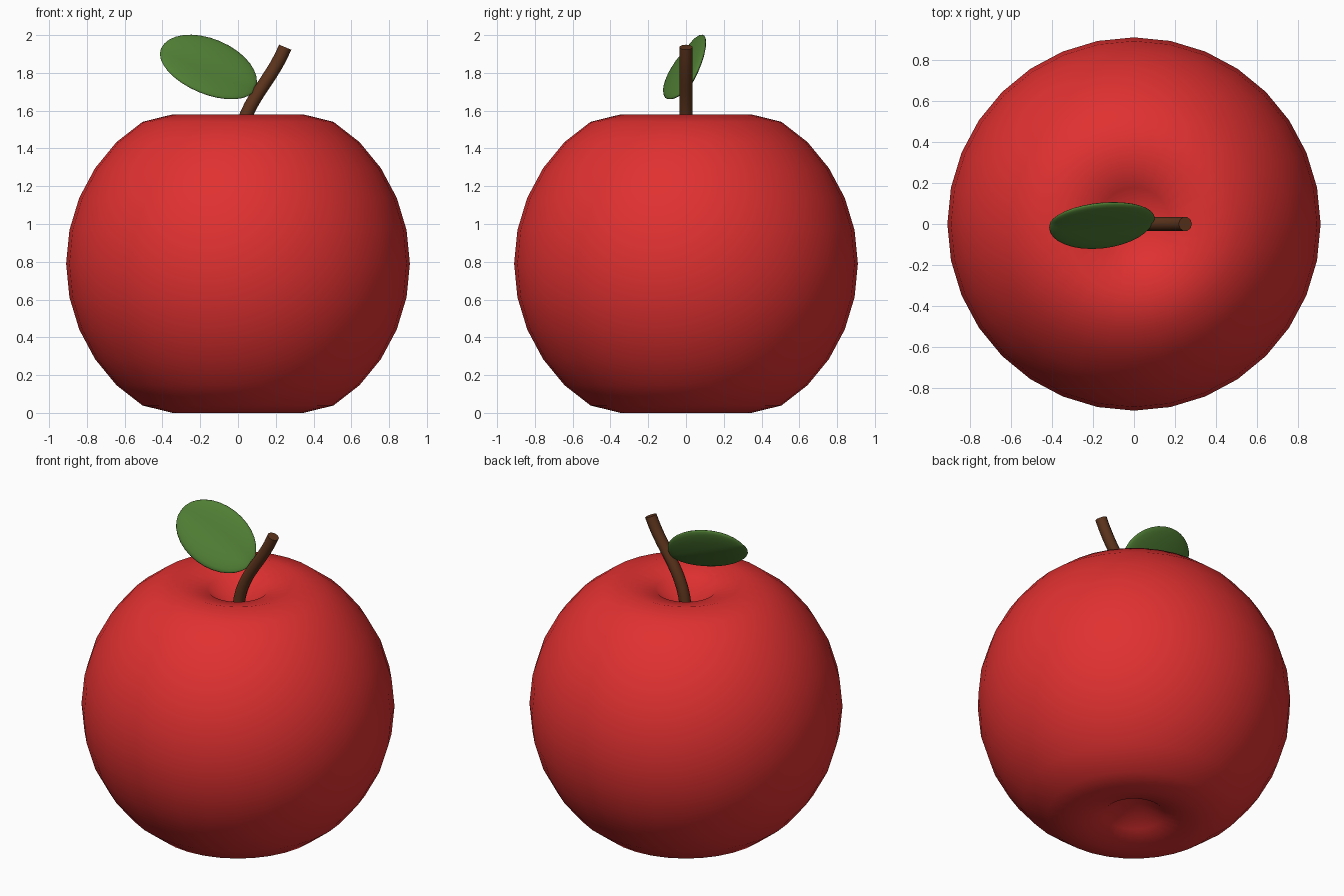
import bpy, bmesh
from math import radians, sin, cos, hypot
from mathutils import Vector

if "Cube" in bpy.data.objects:
    bpy.data.objects.remove(bpy.data.objects["Cube"])


def paint(obj, name, rgb):
    mat = bpy.data.materials.new(name)
    mat.diffuse_color = (*rgb, 1)
    mat.use_nodes = True
    mat.node_tree.nodes["Principled BSDF"].inputs["Base Color"].default_value = mat.diffuse_color
    obj.data.materials.append(mat)


def smooth(obj):
    bpy.ops.object.select_all(action='DESELECT')
    obj.select_set(True)
    bpy.context.view_layer.objects.active = obj
    bpy.ops.object.shade_smooth_by_angle(angle=radians(60))


def sphere(name, segments, rings, shape):
    """Unit sphere whose vertices are moved by the function shape."""
    bm = bmesh.new()
    bmesh.ops.create_uvsphere(bm, u_segments=segments, v_segments=rings, radius=1)
    for v in bm.verts:
        v.co = shape(v.co.copy())
    bmesh.ops.recalc_face_normals(bm, faces=bm.faces)
    mesh = bpy.data.meshes.new(name)
    bm.to_mesh(mesh)
    bm.free()
    obj = bpy.data.objects.new(name, mesh)
    bpy.context.collection.objects.link(obj)
    for p in mesh.polygons:
        p.use_smooth = True
    return obj


# Fruit body: sphere with a dimple pressed into both poles
def body_shape(p):
    p *= 0.91
    drop = 0.309 * max(0, 1 - hypot(p.x, p.y) / 0.587) ** 2
    p.z += -drop if p.z > 0 else drop
    p.z += 0.79
    return p


body = sphere("fruit_body", 32, 16, body_shape)
paint(body, "red_skin", (0.75, 0.03, 0.03))

# Leaf: thin tilted lens with a shallow crease along the midrib
tilt, roll = radians(22.8), radians(37.5)
along = Vector((-cos(tilt), 0, sin(tilt)))
up = Vector((sin(tilt), 0, cos(tilt)))
back = Vector((0, 1, 0))
across = up * cos(roll) + back * sin(roll)
normal = up * sin(roll) - back * cos(roll)


def leaf_shape(p):
    return (Vector((-0.155, 0, 1.828)) + along * (0.272 * p.z) + across * (0.184 * p.y)
            + normal * (0.03 * p.x + 0.02 * (abs(p.y) - 0.5)))


leaf = sphere("leaf", 24, 16, leaf_shape)
paint(leaf, "leaf_green", (0.08, 0.21, 0.035))

# Stem: round tube along a curve rising from the dimple
curve = bpy.data.curves.new("stem", 'CURVE')
curve.dimensions = '3D'
curve.bevel_depth = 0.035
curve.bevel_resolution = 3
curve.resolution_u = 12
curve.use_fill_caps = True
spline = curve.splines.new('BEZIER')
spline.bezier_points.add(1)
points = [((0, 0, 1.36), (0, 0, 1.2), (0, 0, 1.63)),
          ((0.25, 0, 1.936), (0.16, 0, 1.72), (0.3, 0, 2.05))]
for bp, (co, left, right) in zip(spline.bezier_points, points):
    bp.handle_left_type = bp.handle_right_type = 'FREE'
    bp.co, bp.handle_left, bp.handle_right = co, left, right
stem = bpy.data.objects.new("stem", curve)
bpy.context.collection.objects.link(stem)
bpy.context.view_layer.objects.active = stem
stem.select_set(True)
bpy.ops.object.convert(target='MESH')
stem = bpy.context.view_layer.objects.active
smooth(stem)
paint(stem, "stem_brown", (0.11, 0.035, 0.012))
